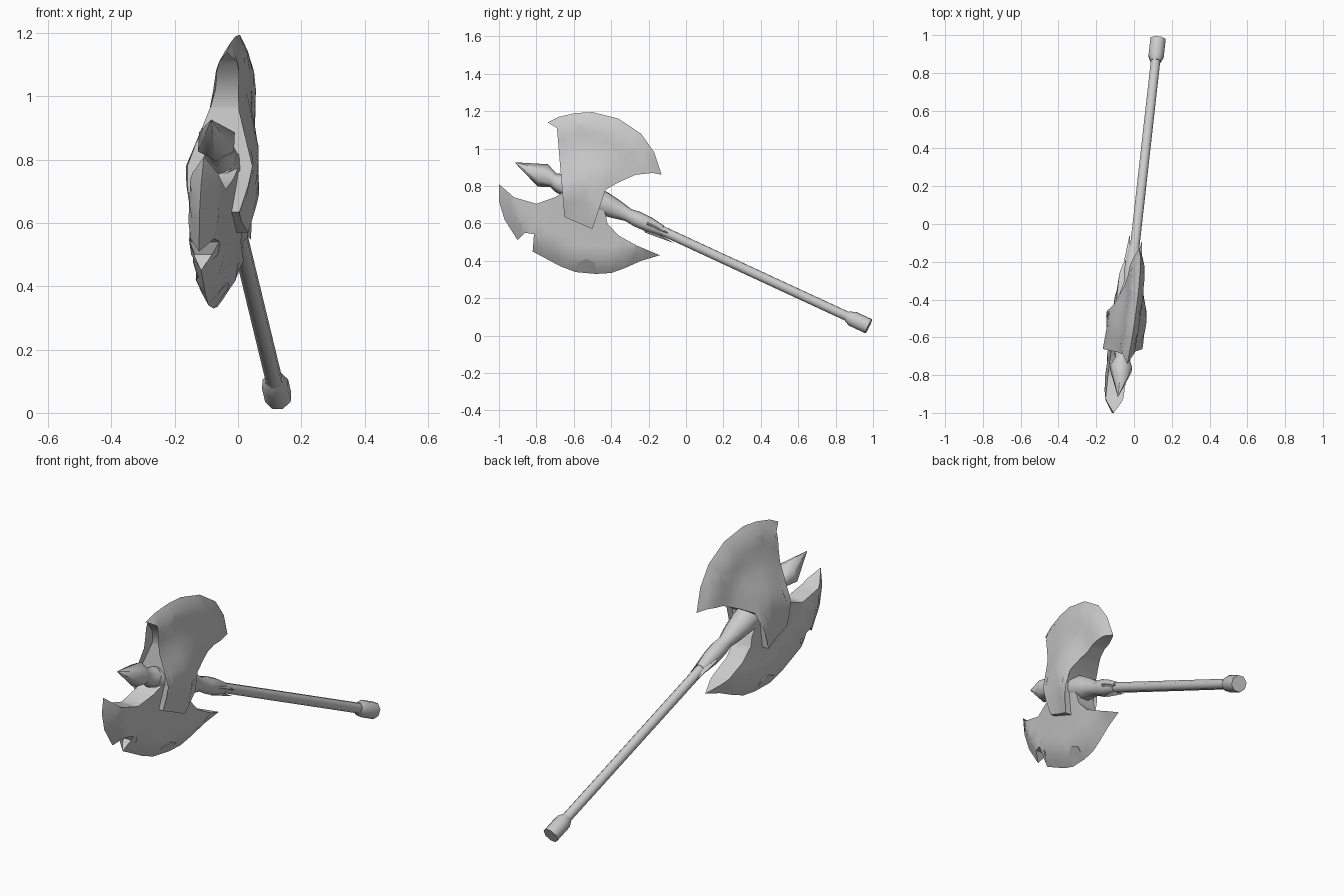
import bpy, bmesh, math
from mathutils import Vector
from mathutils.geometry import intersect_point_line

if "Cube" in bpy.data.objects:
    bpy.data.objects.remove(bpy.data.objects["Cube"])

steel = bpy.data.materials.new("grey steel")
steel.use_nodes = True
GREY = (0.6, 0.6, 0.6, 1)
steel.diffuse_color = GREY
steel.node_tree.nodes["Principled BSDF"].inputs["Base Color"].default_value = GREY


def finish(bm, name, angle=40):
    bmesh.ops.recalc_face_normals(bm, faces=bm.faces)
    mesh = bpy.data.meshes.new(name)
    bm.to_mesh(mesh)
    bm.free()
    mesh.materials.append(steel)
    ob = bpy.data.objects.new(name, mesh)
    bpy.context.collection.objects.link(ob)
    bpy.ops.object.select_all(action='DESELECT')
    ob.select_set(True)
    bpy.context.view_layer.objects.active = ob
    bpy.ops.object.shade_smooth_by_angle(angle=math.radians(angle))
    return ob


# The tilted line through the shaft, addressed by y
def axis(y):
    return Vector((0.125 - 0.112 * (0.96 - y), y, 0.05 + 0.463 * (0.977 - y)))


forward = (axis(-1) - axis(0)).normalized()
side = Vector((0, 0, 1)).cross(forward).normalized()
up = forward.cross(side)


def turned(name, profile, sides, angle=40):
    """Turn a profile of (y, radius) round the shaft line."""
    bm = bmesh.new()
    rings = []
    for y, r in profile:
        ring = []
        for i in range(sides):
            a = math.tau * (i + 0.5) / sides
            ring.append(bm.verts.new(axis(y) + r * (math.cos(a) * side + math.sin(a) * up)))
        rings.append(ring)
    for a, b in zip(rings, rings[1:]):
        for i in range(sides):
            j = (i + 1) % sides
            bm.faces.new((a[i], a[j], b[j], b[i]))
    bm.faces.new(rings[0])
    bm.faces.new(rings[-1])
    return finish(bm, name, angle)


turned("shaft", [(0.9, 0.027), (-0.6, 0.027)], 8, 50)
turned("pommel", [(0.977, 0.044), (0.89, 0.044), (0.862, 0.03)], 8, 50)
turned("socket", [(-0.13, 0.03), (-0.2, 0.043), (-0.26, 0.045), (-0.31, 0.038),
                  (-0.38, 0.056), (-0.45, 0.068), (-0.6, 0.07), (-0.65, 0.055)], 8, 50)
turned("front_spike", [(-0.6, 0.06), (-0.68, 0.052), (-0.71, 0.04), (-0.765, 0.066),
                       (-0.915, 0.001)], 6, 65)


# Pointed fins of the socket, lying against the shaft
def fin(name, sideways, upward, tip_y):
    out = (side * sideways + up * upward).normalized()
    across = out.cross(forward)
    bm = bmesh.new()
    tip = bm.verts.new(axis(tip_y) + out * 0.034)
    base = [bm.verts.new(axis(y) + out * r + across * w) for y, r, w in
            ((-0.22, 0.015, 0.03), (-0.2, 0.048, 0), (-0.22, 0.015, -0.03))]
    bm.faces.new(base)
    for i in range(3):
        bm.faces.new((tip, base[i], base[(i + 1) % 3]))
    finish(bm, name, 30)


fin("lower_fin", 0, -1, -0.05)
fin("left_fin", 1, 0.1, -0.09)
fin("right_fin", -1, 0.1, -0.06)


# Blades: an outline swollen by the distance to its cutting edge
def ramp(stops, d):
    for (d0, h0), (d1, h1) in zip(stops, stops[1:]):
        if d <= d1:
            return h0 + (h1 - h0) * (d - d0) / (d1 - d0)
    return stops[-1][1]


def edge_distance(p, line):
    best = 9.0
    for a, b in zip(line, line[1:]):
        near, t = intersect_point_line(p, a, b)
        t = min(1, max(0, t))
        best = min(best, (p - a.lerp(b, t)).length)
    return best


def blade(name, cutting, rest, stops):
    """cutting is the sharp run of (y, z), rest closes the outline."""
    line = [Vector((0, y, z)) for y, z in cutting if (y, z) not in NOTCHES]
    bm = bmesh.new()
    face = bm.faces.new([bm.verts.new((0, y, z)) for y, z in cutting + rest])
    bmesh.ops.triangulate(bm, faces=[face])
    for i in range(1, 20):
        for co, no in (((0, -1 + i * 0.06, 0), (0, 1, 0)), ((0, 0, 0.3 + i * 0.06), (0, 0, 1))):
            bmesh.ops.bisect_plane(bm, geom=bm.verts[:] + bm.edges[:] + bm.faces[:],
                                   plane_co=co, plane_no=no, dist=0.0005)
    back = bm.verts[:]
    made = bmesh.ops.extrude_face_region(bm, geom=bm.faces[:], use_keep_orig=True)["geom"]
    front = [g for g in made if isinstance(g, bmesh.types.BMVert)]
    for verts, sign in ((back, -1), (front, 1)):
        for v in verts:
            y, z = v.co.y, v.co.z
            half = ramp(stops, edge_distance(Vector((0, y, z)), line))
            v.co.x = -0.04 + 0.15 * (y + 0.5) + 0.1 * (z - 0.737) + sign * half
    bmesh.ops.remove_doubles(bm, verts=bm.verts, dist=0.0005)
    finish(bm, name, 40)


NOTCHES = {(-0.485, 0.39), (-0.53, 0.41), (-0.58, 0.39),
           (-0.78, 0.5), (-0.8, 0.54), (-0.86, 0.55)}

blade("upper_blade",
      [(-0.74, 1.14), (-0.68, 1.17), (-0.59, 1.19), (-0.5, 1.195), (-0.36, 1.16),
       (-0.24, 1.08), (-0.17, 0.98), (-0.13, 0.86)],
      [(-0.18, 0.87), (-0.27, 0.86), (-0.36, 0.82), (-0.43, 0.78), (-0.485, 0.74),
       (-0.5, 0.57), (-0.65, 0.635), (-0.63, 0.8), (-0.61, 0.97), (-0.64, 1.05),
       (-0.69, 1.11)],
      [(0, 0), (0.06, 0.035), (0.18, 0.042), (0.28, 0.075), (0.37, 0.105),
       (0.42, 0.1), (0.6, 0.056)])

blade("lower_blade",
      [(-1, 0.81), (-1, 0.72), (-0.97, 0.62), (-0.9, 0.51), (-0.86, 0.55), (-0.8, 0.54),
       (-0.78, 0.5), (-0.82, 0.45), (-0.67, 0.37), (-0.59, 0.34), (-0.58, 0.39),
       (-0.53, 0.41), (-0.485, 0.39), (-0.48, 0.33), (-0.4, 0.335), (-0.33, 0.36),
       (-0.24, 0.4), (-0.14, 0.43)],
      [(-0.26, 0.48), (-0.36, 0.535), (-0.42, 0.6), (-0.43, 0.65), (-0.47, 0.72),
       (-0.64, 0.78), (-0.7, 0.74), (-0.8, 0.705), (-0.92, 0.74)],
      [(0, 0), (0.07, 0.047), (0.2, 0.05), (0.4, 0.062)])
